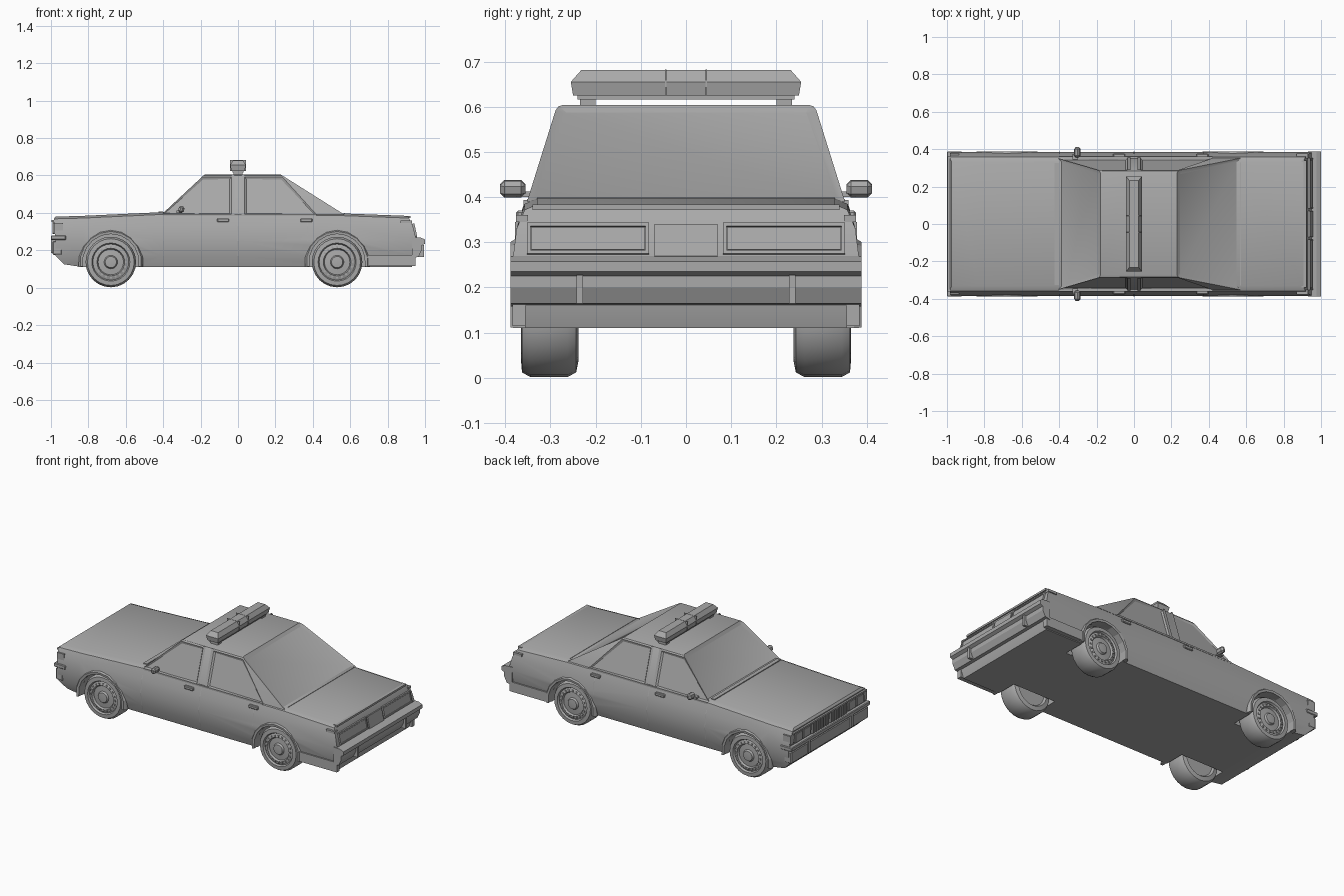
import bpy, bmesh, math
from mathutils import Matrix, Vector

cube = bpy.data.objects.get("Cube")
if cube:
    bpy.data.objects.remove(cube, do_unlink=True)

grey = bpy.data.materials.new("plain_grey")
grey.use_nodes = True
grey.diffuse_color = (0.4, 0.4, 0.4, 1)
grey.node_tree.nodes["Principled BSDF"].inputs["Base Color"].default_value = (0.4, 0.4, 0.4, 1)


def finish(name, bm, mirror=False, bevel=0):
    bmesh.ops.remove_doubles(bm, verts=bm.verts, dist=0.0001)
    bmesh.ops.recalc_face_normals(bm, faces=bm.faces)
    mesh = bpy.data.meshes.new(name)
    bm.to_mesh(mesh)
    bm.free()
    ob = bpy.data.objects.new(name, mesh)
    bpy.context.collection.objects.link(ob)
    mesh.materials.append(grey)
    if mirror:
        m = ob.modifiers.new("Mirror", "MIRROR")
        m.use_axis = (False, True, False)
    if bevel:
        b = ob.modifiers.new("Bevel", "BEVEL")
        b.width, b.segments, b.limit_method = bevel, 1, "ANGLE"
    return ob


def smooth(ob, angle=30):
    bpy.ops.object.select_all(action="DESELECT")
    ob.select_set(True)
    bpy.context.view_layer.objects.active = ob
    bpy.ops.object.shade_smooth_by_angle(angle=math.radians(angle))


def add_box(bm, x, y, z, tilt=0):
    """Box from (min, max) pairs, optionally tilted about the y axis."""
    size = [b - a for a, b in (x, y, z)]
    mid = Vector([(a + b) / 2 for a, b in (x, y, z)])
    mat = Matrix.Translation(mid) @ Matrix.Rotation(tilt, 4, "Y") @ Matrix.Diagonal((*size, 1))
    bmesh.ops.create_cube(bm, size=1, matrix=mat)


def box(name, x, y, z, mirror=False, tilt=0, bevel=0):
    bm = bmesh.new()
    add_box(bm, x, y, z, tilt)
    return finish(name, bm, mirror, bevel)


def extrude_y(name, profile, w0, w1, mirror=False):
    """Side profile of (x, z) points carried from y = w0 to y = w1."""
    bm = bmesh.new()
    face = bm.faces.new([bm.verts.new((x, w0, z)) for x, z in profile])
    new = bmesh.ops.extrude_face_region(bm, geom=[face])["geom"]
    bmesh.ops.translate(bm, vec=(0, w1 - w0, 0), verts=[v for v in new if isinstance(v, bmesh.types.BMVert)])
    return finish(name, bm, mirror)


# Lower body: rows of (height, half width, front x, rear x), crossed by columns
rows = [(.11, .355, -.93, .93), (.17, .375, -.975, .95), (.25, .385, -.975, .955),
        (.33, .375, -.985, .935), (.38, .357, -.985, .915), (.392, .33, -.975, .905)]
columns = [(None, -.012), (-.83, -.008), (-.4, .012), (.0, .005), (.56, .005), (None, -.008)]
bm = bmesh.new()
rings = []
for c, (cx, lift) in enumerate(columns):
    ring = []
    for r, (z, w, front, rear) in enumerate(rows):
        x = front if c == 0 else rear if c == 5 else cx
        h = z + lift if r > 3 else z + (.015 if r == 0 and c == 0 else 0)
        ring.append((bm.verts.new((x, w, h)), bm.verts.new((x, -w, h))))
    rings.append(ring)
for a, b in zip(rings, rings[1:]):
    for r in range(5):
        for s in (0, 1):
            bm.faces.new((a[r][s], b[r][s], b[r + 1][s], a[r + 1][s]))
    for r in (0, 5):
        bm.faces.new((a[r][0], a[r][1], b[r][1], b[r][0]))
for ring in (rings[0], rings[-1]):
    for r in range(5):
        bm.faces.new((ring[r][0], ring[r][1], ring[r + 1][1], ring[r + 1][0]))
body = finish("body", bm)

# Wheel wells cut out of the body
AXLES = (-.68, .53)
HUB_Z = .137
bm = bmesh.new()
for x in AXLES:
    for s in (-1, 1):
        mat = Matrix.Translation((x, s * .34, HUB_Z)) @ Matrix.Rotation(math.pi / 2, 4, "X")
        bmesh.ops.create_cone(bm, cap_ends=True, segments=20, radius1=.152, radius2=.152, depth=.23, matrix=mat)
cutter = finish("well_cutter", bm)
cut = body.modifiers.new("Wells", "BOOLEAN")
cut.operation, cut.object, cut.solver = "DIFFERENCE", cutter, "EXACT"
bpy.context.view_layer.objects.active = body
bpy.ops.object.modifier_apply(modifier="Wells")
bpy.data.objects.remove(cutter, do_unlink=True)
smooth(body)

# Wheels, arch flares and rim slots
tyre = [(0, .25), (.09, .25), (.1, .238), (.125, .243), (.135, .262), (.135, .345), (.125, .363), (.102, .365),
        (.096, .354), (.074, .362), (.068, .35), (.036, .353), (.03, .364), (0, .367)]
for end, x in zip(("front", "rear"), AXLES):
    centre = Vector((x, 0, HUB_Z))
    bm = bmesh.new()
    vs = [bm.verts.new(centre + Vector((r, y, 0))) for r, y in tyre]
    es = [bm.edges.new(p) for p in zip(vs, vs[1:])]
    bmesh.ops.spin(bm, geom=vs + es, cent=centre, axis=(0, 1, 0), angle=math.tau, steps=24, use_duplicate=False)
    smooth(finish(end + "_wheels", bm, True))

    bm = bmesh.new()
    for i in range(20):
        mat = Matrix.Translation(centre) @ Matrix.Rotation(i * math.tau / 20, 4, "Y") @ Matrix.Translation((.081, .36, 0))
        bmesh.ops.create_cube(bm, size=1, matrix=mat @ Matrix.Diagonal((.012, .006, .01, 1)))
    finish(end + "_rim_studs", bm, True)

    bm = bmesh.new()
    previous = None
    for i in range(11):
        a = math.radians(-9 + 198 * i / 10)
        d = Vector((math.cos(a), 0, math.sin(a)))
        band = [bm.verts.new(centre + d * r + Vector((0, y, 0))) for r, y in
                ((.15, .345), (.15, .386), (.164, .388), (.174, .372), (.174, .345))]
        if previous:
            for k in range(5):
                j = (k + 1) % 5
                bm.faces.new((previous[k], previous[j], band[j], band[k]))
        else:
            bm.faces.new(band)
        previous = band
    bm.faces.new(previous)
    finish(end + "_arch_flares", bm, True)

# Cabin: tapered block with rounded roof sides, pillars split off, then sunken panes
bm = bmesh.new()
low = [bm.verts.new(p) for p in ((-.41, -.352, .39), (.57, -.352, .39), (.57, .352, .39), (-.41, .352, .39))]
top = [bm.verts.new(p) for p in ((-.18, -.285, .604), (.23, -.285, .604), (.23, .285, .604), (-.18, .285, .604))]
bm.faces.new(low)
bm.faces.new(top)
for i in range(4):
    j = (i + 1) % 4
    bm.faces.new((low[i], low[j], top[j], top[i]))
bmesh.ops.recalc_face_normals(bm, faces=bm.faces)
roof_sides = [e for e in bm.edges if all(v.co.z > .6 for v in e.verts) and abs(e.verts[0].co.y - e.verts[1].co.y) < .01]
bmesh.ops.bevel(bm, geom=roof_sides, offset=.012, segments=2, profile=.5, affect="EDGES")
for point, normal in (((-.035, 0, 0), (1, 0, 0)), ((.035, 0, 0), (1, 0, 0)), ((.42, 0, .39), (.21, 0, .19))):
    geom = bm.verts[:] + bm.edges[:] + bm.faces[:]
    bmesh.ops.bisect_plane(bm, geom=geom, plane_co=point, plane_no=normal)
bm.normal_update()
sides, screens = [], []
for f in bm.faces:
    c = f.calc_center_median()
    if abs(f.normal.y) > .85 and f.calc_area() > .02 and abs(c.x) > .04 and c.x < .3:
        sides.append(f)
    elif abs(f.normal.x) > .4 and f.calc_area() > .1:
        screens.append(f)
bmesh.ops.inset_individual(bm, faces=sides, thickness=.014, depth=-.007)
bmesh.ops.inset_individual(bm, faces=screens, thickness=.022, depth=-.006)
smooth(finish("cabin", bm))

# Pillar strips, door seams, belt trim and handles
bm = bmesh.new()
section = [(w, z) for z, w, _, _ in rows[:5]]
for x in (-.4, 0, .37):
    for (w0, z0), (w1, z1) in zip(section, section[1:]):
        if x == .37 and z0 < .2:
            continue
        bm.faces.new([bm.verts.new((x + dx, w + .0015, z)) for dx, w, z in
                      ((-.002, w0, z0), (.002, w0, z0), (.002, w1, z1), (-.002, w1, z1))])
finish("door_seams", bm, True)
bm = bmesh.new()
for x in (-.028, .028):
    bm.faces.new([bm.verts.new((x + dx, y, z)) for dx, y, z in
                  ((-.008, .357, .39), (.008, .357, .39), (.008, .29, .604), (-.008, .29, .604))])
finish("pillar_strips", bm, True)
box("belt_trim", (-.4, .42), (.345, .36), (.384, .394), True)
for name, x in (("front_handle", -.08), ("rear_handle", .365)):
    box(name, (x - .032, x + .032), (.355, .376), (.35, .37), True, bevel=.004)

# Door mirrors
box("mirror_arm", (-.33, -.3), (.345, .375), (.4, .412), True)
box("mirror", (-.318, -.288), (.355, .412), (.4, .437), True, tilt=.25, bevel=.01)

# Roof light bar with chamfered lower and upper edges, on feet
bm = bmesh.new()
add_box(bm, (-.042, .042), (-.255, .255), (.625, .681))
for v in bm.verts:
    if v.co.z > .65:
        v.co.x *= .6
        v.co.y *= .91
bmesh.ops.bisect_plane(bm, geom=bm.verts[:] + bm.edges[:] + bm.faces[:], plane_co=(0, 0, .655), plane_no=(0, 0, 1))
for v in bm.verts:
    if .65 < v.co.z < .66:
        v.co.x = math.copysign(.042, v.co.x)
        v.co.y = math.copysign(.255, v.co.y)
    elif v.co.z < .63:
        v.co.x *= .85
        v.co.y *= .98
finish("light_bar", bm)
box("light_bar_seam", (-.043, .043), (.043, .046), (.625, .682), True)
box("light_bar_base", (-.03, .03), (-.24, .24), (.616, .627))
box("light_bar_foot", (-.025, .025), (.2, .235), (.598, .62), True)

# Rear bumper, guards, side skirts and fascia
extrude_y("rear_bumper", [(.93, .27), (.975, .268), (1, .258), (1, .235), (.982, .225), (.982, .2),
                          (.965, .165), (.93, .158)], -.388, .388)
box("bumper_guard", (.96, .995), (.228, .242), (.165, .228), True)
box("rear_skirt", (.69, .95), (.355, .384), (.115, .175), True)
TILT = -.22
box("plate", (.938, .95), (-.07, .07), (.267, .34), tilt=TILT)
bm = bmesh.new()
for y, z in (((.082, .352), (.334, .342)), ((.082, .352), (.273, .281)),
             ((.082, .09), (.273, .342)), ((.344, .352), (.273, .342))):
    x = .953 - (sum(z) / 2 - .27) * .23
    add_box(bm, (x - .012, x + .006), y, z, TILT)
finish("tail_light_frame", bm, True)
box("tail_light", (.938, .948), (.092, .342), (.282, .333), True, tilt=TILT)
box("trunk_lip", (.895, .922), (-.34, .34), (.372, .384))
box("side_marker", (.87, .93), (.35, .376), (.345, .36), True)

# Front bumper, grille and lamps
box("front_bumper", (-1, -.92), (-.388, .388), (.255, .28), bevel=.004)
box("front_apron", (-.992, -.94), (-.38, .38), (.175, .25), bevel=.006)
box("front_guard", (-1, -.97), (.2, .22), (.185, .26), True)
box("grille_rim_top", (-.996, -.97), (-.36, .36), (.352, .362))
bm = bmesh.new()
for i in range(10):
    add_box(bm, (-.993, -.975), (.008 + i * .017, .016 + i * .017), (.286, .35))
finish("grille_bars", bm, True)
bm = bmesh.new()
for y in (.188, .268):
    add_box(bm, (-.993, -.975), (y, y + .07), (.288, .348))
lamps = finish("headlights", bm, True, .004)
box("corner_lamp", (-.985, -.935), (.35, .378), (.29, .345), True)

# Cowl vent and rear deck seam
box("cowl_vent", (-.425, -.4), (-.325, .325), (.398, .408))
box("deck_seam", (.568, .573), (-.33, .33), (.39, .399))
